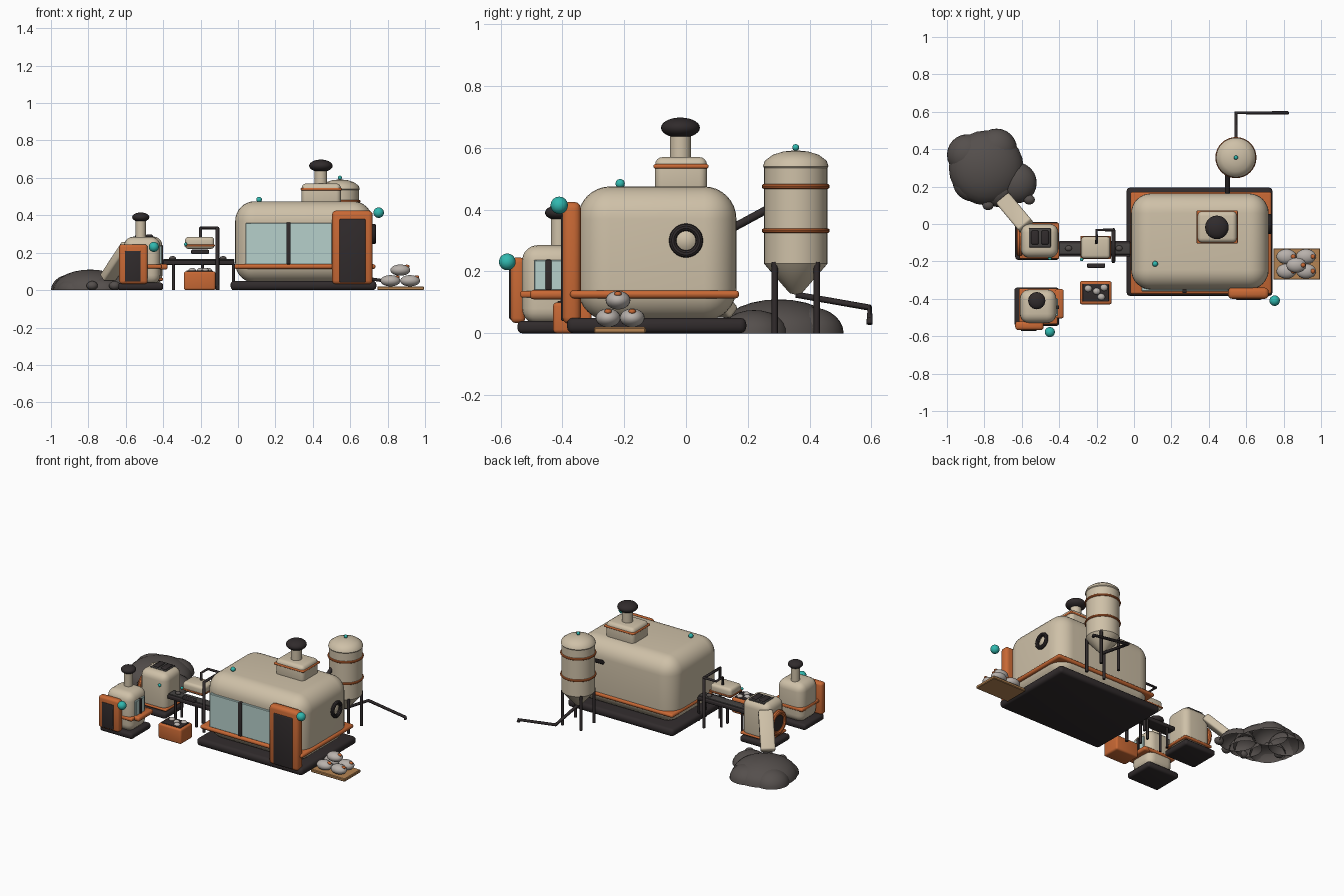
import bpy, bmesh, math
from mathutils import Vector, Matrix

if "Cube" in bpy.data.objects:
    bpy.data.objects.remove(bpy.data.objects["Cube"], do_unlink=True)


def material(name, r, g, b):
    m = bpy.data.materials.new(name)
    m.use_nodes = True
    m.diffuse_color = (r, g, b, 1)
    node = m.node_tree.nodes["Principled BSDF"]
    node.inputs["Base Color"].default_value = (r, g, b, 1)
    node.inputs["Roughness"].default_value = 0.7
    return m


CREAM = material("cream", .62, .53, .39)
ORANGE = material("orange", .58, .14, .035)
DARK = material("charcoal", .03, .024, .025)
BELT = material("belt grey", .06, .055, .053)
ROCK = material("rock", .09, .078, .073)
TEAL = material("teal", .03, .48, .43)
GLASS = material("pale glass", .47, .63, .6)
WOOD = material("wood", .46, .23, .085)
SACK = material("sack grey", .48, .44, .41)


def finish(bm, name, mat):
    mesh = bpy.data.meshes.new(name)
    bm.to_mesh(mesh)
    bm.free()
    mesh.materials.append(mat)
    ob = bpy.data.objects.new(name, mesh)
    bpy.context.collection.objects.link(ob)
    bpy.ops.object.select_all(action="DESELECT")
    ob.select_set(True)
    bpy.context.view_layer.objects.active = ob
    bpy.ops.object.shade_smooth_by_angle(angle=math.radians(35))
    return ob


def box(name, mat, x, y, z, r=.01, seg=3):
    """Rounded box from three (low, high) ranges."""
    bm = bmesh.new()
    bmesh.ops.create_cube(bm, size=1)
    for v in bm.verts:
        v.co = [sum(p) / 2 + c * (p[1] - p[0]) for p, c in zip((x, y, z), v.co)]
    if r:
        bmesh.ops.bevel(bm, geom=bm.edges[:], offset=r, segments=seg,
                        profile=.5, affect="EDGES", clamp_overlap=True)
    return finish(bm, name, mat)


def ball(name, mat, pos, rx, ry=None, rz=None, dome=False):
    bm = bmesh.new()
    bmesh.ops.create_uvsphere(bm, u_segments=24, v_segments=14, radius=1)
    if dome:
        bmesh.ops.bisect_plane(bm, geom=bm.verts[:] + bm.edges[:] + bm.faces[:],
                               plane_co=(0, 0, 0), plane_no=(0, 0, 1), clear_inner=True)
    bm.transform(Matrix.Translation(pos) @ Matrix.Diagonal((rx, ry or rx, rz or rx, 1)))
    return finish(bm, name, mat)


def lathe(name, mat, pos, profile, n=32, axis="Z"):
    """Spin (radius, height) points about an axis through pos."""
    bm = bmesh.new()
    vs = [bm.verts.new((r, 0, h)) for r, h in profile]
    es = [bm.edges.new(e) for e in zip(vs, vs[1:])]
    bmesh.ops.spin(bm, geom=vs + es, cent=(0, 0, 0), axis=(0, 0, 1),
                   angle=math.tau, steps=n, use_duplicate=False)
    bmesh.ops.remove_doubles(bm, verts=bm.verts[:], dist=1e-5)
    bmesh.ops.recalc_face_normals(bm, faces=bm.faces[:])
    turn = Matrix.Rotation(math.pi / 2, 4, "Y") if axis == "X" else Matrix()
    bm.transform(Matrix.Translation(pos) @ turn)
    return finish(bm, name, mat)


def ring(name, mat, pos, major, minor, axis="Z"):
    loop = [math.tau * i / 10 for i in range(11)]
    lathe(name, mat, pos, [(major + minor * math.cos(a), minor * math.sin(a))
                           for a in loop], axis=axis)


def pipe(name, points, radius=.01):
    curve = bpy.data.curves.new(name, "CURVE")
    curve.dimensions = "3D"
    curve.bevel_depth = radius
    curve.bevel_resolution = 2
    curve.use_fill_caps = True
    spline = curve.splines.new("POLY")
    spline.points.add(len(points) - 1)
    for p, co in zip(spline.points, points):
        p.co = (*co, 1)
    curve.materials.append(DARK)
    bpy.context.collection.objects.link(bpy.data.objects.new(name, curve))


def chimney(name, x, y, z, r, neck, cap_r, cap_h):
    lathe(name + "_neck", CREAM, (x, y, z), [(0, -.02), (r, -.02), (r, neck), (0, neck)])
    ball(name + "_cap", DARK, (x, y, z + neck + cap_h * .6), cap_r, cap_r, cap_h)


# Main building
box("house_base", DARK, (-.04, .74), (-.385, .195), (0, .05), .02)
box("house_body", CREAM, (-.015, .72), (-.35, .163), (.04, .475), .105, 8)
box("house_trim", ORANGE, (-.02, .735), (-.375, .172), (.113, .139), .012)
box("house_window", GLASS, (.04, .505), (-.36, -.32), (.136, .36), .004, 1)
box("house_window_bar", DARK, (.258, .282), (-.37, -.33), (.138, .362), .005)
box("door_frame", ORANGE, (.503, .72), (-.4, -.34), (.03, .425), .022)
box("door_panel", DARK, (.543, .682), (-.405, -.39), (.04, .38), .006)
ball("door_lamp", TEAL, (.752, -.41, .414), .028)
ball("roof_lamp", TEAL, (.113, -.213, .484), .015)
ring("porthole_ring", DARK, (.727, 0, .3), .043, .012, "X")
lathe("porthole_glass", CREAM, (.715, 0, .3), [(0, .014), (.02, .012), (.036, 0)], axis="X")

# Roof vent
box("vent_box", CREAM, (.34, .55), (-.1, .068), (.45, .57), .025, 4)
box("vent_trim", ORANGE, (.335, .555), (-.105, .073), (.533, .547), .006)
chimney("vent", .443, -.018, .57, .034, .075, .063, .033)

# Silo
sx, sy = .545, .355
lathe("silo_tank", CREAM, (sx, sy, 0),
      [(0, .125), (.02, .13), (.094, .215), (.102, .225), (.102, .535), (.106, .54),
       (.1, .558), (.075, .577), (.04, .588), (0, .592)], 40)
for h in (.332, .475):
    ring("silo_band", ORANGE, (sx, sy, h), .102, .008)
ball("silo_lamp", TEAL, (sx, sy, .601), .011)
for i in (-1, 1):
    for j in (-1, 1):
        pipe("silo_leg", [(sx + i * .068, sy + j * .068, h) for h in (0, .23)])
pipe("silo_feed", [(.5, .15, .34), (.5, .27, .405)], .013)
pipe("silo_outlet", [(sx, sy, .125), (sx, .594, .083), (.815, .594, .045), (.82, .594, .03)])

# Pallet with sacks
box("pallet", WOOD, (.745, .995), (-.298, -.13), (0, .02), .004, 1)
for x, y, z in ((.815, -.252, .05), (.92, -.252, .05), (.815, -.174, .05),
                (.92, -.174, .05), (.868, -.22, .107)):
    ball("sack", SACK, (x, y, z), .053, .04, .03)
    ball("sack_tie", ORANGE, (x + .035, y, z + .02), .014, .012, .009)

# Conveyor and scanner
box("conveyor_frame", DARK, (-.4, -.02), (-.175, -.09), (.135, .16), .006)
box("conveyor_belt", BELT, (-.4, -.02), (-.162, -.103), (.155, .166), .003)
for x in (-.345, -.19, -.025):
    for y in (-.165, -.1):
        pipe("conveyor_leg", [(x, y, 0), (x, y, .14)], .008)
for x in (-.35, -.08):
    ball("belt_ore", ROCK, (x, -.13, .17), .018, .015, .012)
pipe("gantry", [(-.11, -.2, 0), (-.11, -.2, .333), (-.11, -.032, .333), (-.11, -.032, 0)])
pipe("scanner_arm", [(-.11, -.032, .333), (-.2, -.032, .333), (-.2, -.1, .333),
                     (-.2, -.1, .27)], .008)
box("scanner_body", CREAM, (-.283, -.127), (-.185, -.067), (.22, .285), .018)
box("scanner_trim", ORANGE, (-.286, -.124), (-.188, -.064), (.233, .243), .004)
box("scanner_plate", DARK, (-.25, -.155), (-.235, -.21), (.193, .216), .005)
ball("scanner_lamp", TEAL, (-.28, -.19, .245), .009)

# Ore crate
box("crate", ORANGE, (-.29, -.12), (-.43, -.305), (0, .1), .012)
box("crate_inside", DARK, (-.275, -.135), (-.415, -.32), (.08, .105), .003)
for x, y in ((-.245, -.345), (-.2, -.36), (-.16, -.34), (-.175, -.39)):
    ball("crate_stone", SACK, (x, y, .104), .02, .018, .015)

# Grinder unit
box("grinder_base", DARK, (-.635, -.4), (-.192, .01), (0, .04), .015)
box("grinder_body", CREAM, (-.605, -.405), (-.18, 0), (.03, .285), .045, 5)
box("grinder_trim", ORANGE, (-.612, -.4), (-.186, .005), (.05, .066), .007)
ring("intake_ring", ORANGE, (-.612, -.09, .145), .066, .017, "X")
lathe("intake_disc", DARK, (-.612, -.09, .145), [(0, -.006), (.06, -.006), (.06, .03)], axis="X")
box("hopper_plate", BELT, (-.562, -.445), (-.125, -.022), (.275, .288), .004)
for x in (-.53, -.475):
    box("hopper_slot", DARK, (x - .02, x + .02), (-.11, -.035), (.28, .297), .01)
ball("grinder_lamp", TEAL, (-.45, -.183, .215), .01)

# Chute from grinder to heap
chute = box("chute", CREAM, (-.045, .045), (-.025, .025), (-.13, .13), .012)
start, end = Vector((-.7, .135, .06)), Vector((-.575, -.015, .25))
chute.location = (start + end) / 2
chute.rotation_mode = "QUATERNION"
chute.rotation_quaternion = (end - start).to_track_quat("Z", "Y")

# Gatehouse
box("gate_base", DARK, (-.64, -.4), (-.545, -.34), (0, .04), .015)
box("gate_body", CREAM, (-.61, -.415), (-.53, -.35), (.03, .285), .05, 5)
box("gate_trim", ORANGE, (-.615, -.408), (-.536, -.345), (.115, .137), .008)
box("gate_counter", ORANGE, (-.425, -.376), (-.505, -.348), (.11, .14), .012)
box("gate_window", GLASS, (-.44, -.407), (-.492, -.398), (.138, .237), .003, 1)
box("gate_window_bar", DARK, (-.43, -.4), (-.455, -.435), (.14, .238), .004)
box("gate_door_frame", ORANGE, (-.635, -.483), (-.567, -.52), (.033, .245), .016)
box("gate_door_panel", DARK, (-.605, -.52), (-.572, -.555), (.045, .21), .005)
ball("gate_lamp", TEAL, (-.45, -.578, .231), .027)
chimney("gate", -.52, -.41, .285, .027, .09, .046, .025)

# Rock heap
for x, y, r, h in ((-.79, .3, .2, .11), (-.89, .37, .11, .085), (-.735, .4, .11, .085),
                   (-.63, .22, .11, .075), (-.72, .19, .1, .07), (-.86, .23, .11, .07)):
    ball("heap_mound", ROCK, (x, y, 0), r, r, h, dome=True)
for x, y in ((-.94, .24), (-.78, .1), (-.56, .13), (-.66, .08)):
    ball("loose_rock", ROCK, (x, y, .024), .03, .026, .024)
